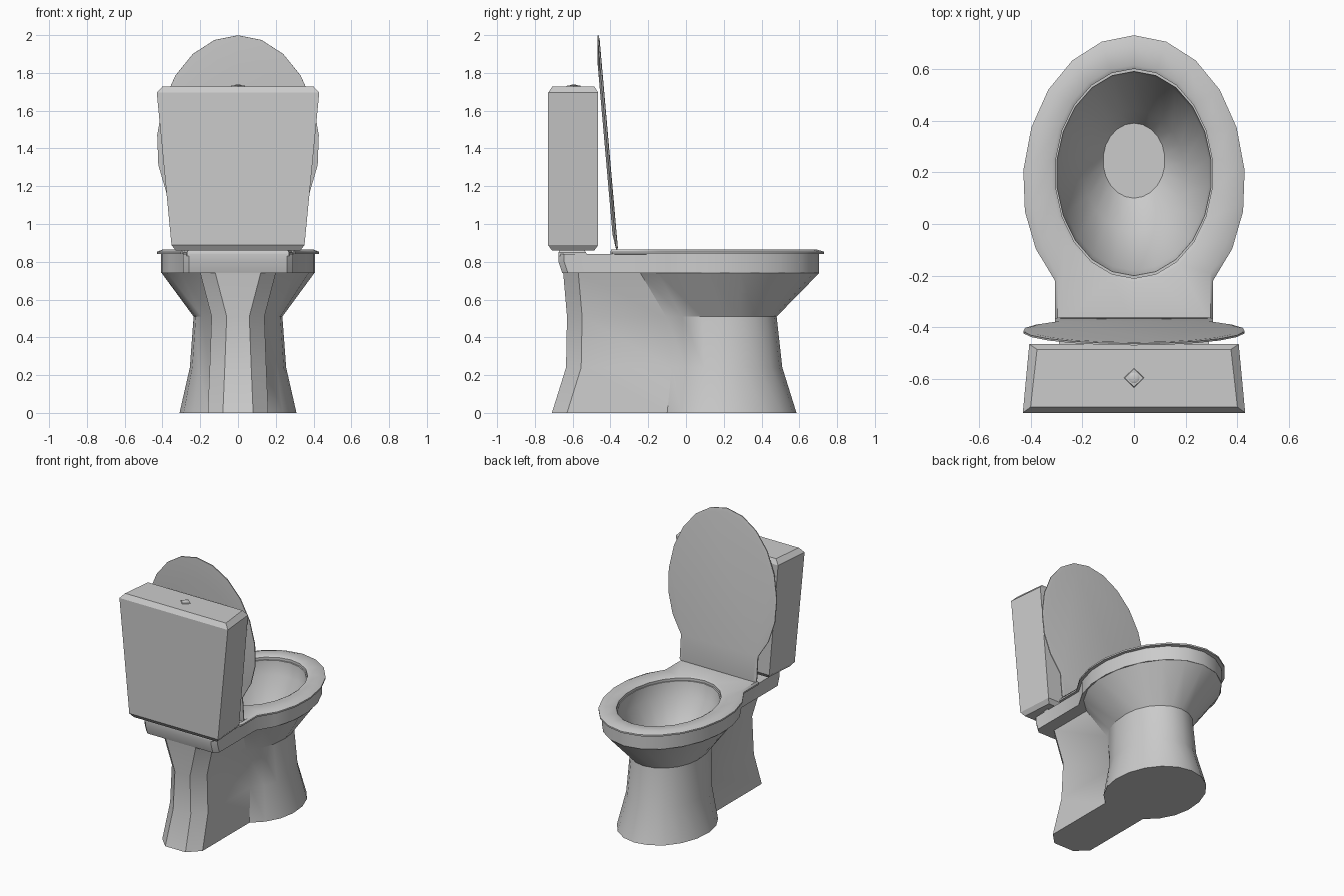
import bpy, bmesh, math
from mathutils import Matrix, Vector

if "Cube" in bpy.data.objects:
    bpy.data.objects.remove(bpy.data.objects["Cube"])

ARC = 8  # segments from the front tip to the neck on one side


def mirror(half):
    return half + [(-x, y) for x, y in half[-2:0:-1]]


def outline(w, yc, yf, b, wn, yr, rr):
    """Egg-shaped front that runs into a straight neck with cut rear corners."""
    end = -math.acos(wn / w)
    half = []
    for i in range(ARC + 1):
        t = math.pi / 2 + (end - math.pi / 2) * i / ARC
        half.append((w * math.cos(t), yc + math.sin(t) * (yf - yc if t > 0 else b)))
    half[0] = (0, yf)
    half += [(wn, yr + rr), (wn - rr, yr), (0, yr)]
    return mirror(half)


def oval(w, y0, y1):
    n = ARC + 3
    half = [(w * math.sin(math.pi * i / n),
             (y0 + y1) / 2 + (y1 - y0) / 2 * math.cos(math.pi * i / n)) for i in range(n + 1)]
    half[0], half[-1] = (0, y1), (0, y0)
    return mirror(half)


def quad(wb, wf, yb, yf):
    return [(-wb, yb), (wb, yb), (wf, yf), (-wf, yf)]


def loft(name, sections, ring=False, matrix=None, angle=35):
    """Skin a stack of (z, outline); capped at both ends or closed into a ring."""
    bm = bmesh.new()
    rows = [[bm.verts.new((x, y, z)) for x, y in pts] for z, pts in sections]
    pairs = list(zip(rows, rows[1:])) + ([(rows[-1], rows[0])] if ring else [])
    for a, b in pairs:
        for i in range(len(a)):
            j = (i + 1) % len(a)
            bm.faces.new((a[i], a[j], b[j], b[i]))
    if not ring:
        bm.faces.new(rows[0])
        bm.faces.new(rows[-1])
    if matrix:
        bm.transform(matrix)
    bmesh.ops.recalc_face_normals(bm, faces=bm.faces)
    me = bpy.data.meshes.new(name)
    bm.to_mesh(me)
    bm.free()
    ob = bpy.data.objects.new(name, me)
    bpy.context.collection.objects.link(ob)
    smooth(ob, angle)
    return ob


def smooth(ob, angle):
    bpy.ops.object.select_all(action='DESELECT')
    ob.select_set(True)
    bpy.context.view_layer.objects.active = ob
    bpy.ops.object.shade_smooth_by_angle(angle=math.radians(angle))


# Pedestal, flared bowl, rim slab and hollow interior in one skin
loft("bowl", [
    (0.00, outline(.31, .20, .585, .35, .16, -.71, .08)),
    (0.24, outline(.255, .20, .51, .34, .15, -.635, .08)),
    (0.51, outline(.235, .20, .48, .38, .14, -.63, .08)),
    (0.74, outline(.405, .15, .705, .45, .20, -.65, .08)),
    (0.74, outline(.41, .15, .705, .515, .29, -.655, .03)),
    (0.80, outline(.41, .15, .705, .515, .29, -.675, .03)),
    (0.84, outline(.41, .15, .705, .515, .29, -.675, .03)),
    (0.84, oval(.30, -.20, .59)),
    (0.74, oval(.29, -.18, .58)),
    (0.52, oval(.195, -.03, .44)),
    (0.42, oval(.12, .10, .39)),
])

# Ledge the tank rests on
loft("tank_ledge", [(0.83, quad(.27, .29, -.675, -.52)),
                    (0.85, quad(.27, .29, -.675, -.53)),
                    (0.865, quad(.26, .28, -.665, -.54))])

# Seat ring
loft("seat", [
    (0.84, outline(.41, .15, .705, .515, .295, -.395, .01)),
    (0.842, outline(.43, .15, .73, .525, .305, -.40, .01)),
    (0.853, outline(.43, .15, .73, .525, .305, -.40, .01)),
    (0.866, outline(.40, .15, .69, .50, .295, -.395, .01)),
    (0.866, oval(.32, -.225, .615)),
    (0.858, oval(.305, -.21, .60)),
    (0.835, oval(.305, -.21, .60)),
], ring=True)

# Raised lid, modelled flat then swung up about its hinge
hinge = (Matrix.Translation((0, -.36, .866)) @ Matrix.Rotation(math.radians(95), 4, 'X'))
loft("lid", [
    (0.0, outline(.41, .55, 1.11, .52, .29, .01, .01)),
    (0.003, outline(.43, .55, 1.138, .525, .305, 0, .01)),
    (0.010, outline(.43, .55, 1.138, .525, .305, 0, .01)),
    (0.022, outline(.34, .55, .98, .42, .24, .08, .01)),
], matrix=hinge)

# Tapered tank with chamfered top and bottom
loft("tank", [
    (0.86, quad(.33, .315, -.71, -.485)),
    (0.888, quad(.352, .335, -.73, -.465)),
    (1.695, quad(.43, .405, -.73, -.465)),
    (1.728, quad(.40, .375, -.708, -.485)),
], angle=20)

# Flush button: diamond surround and small dome
loft("button_surround", [
    (1.722, [(0, -.635), (.042, -.595), (0, -.555), (-.042, -.595)]),
    (1.734, [(0, -.63), (.036, -.595), (0, -.56), (-.036, -.595)]),
], angle=20)
bpy.ops.mesh.primitive_uv_sphere_add(segments=12, ring_count=6, radius=.024,
                                     location=(0, -.595, 1.73))
dome = bpy.context.object
dome.name = "flush_button"
dome.scale.z = .35
smooth(dome, 60)
